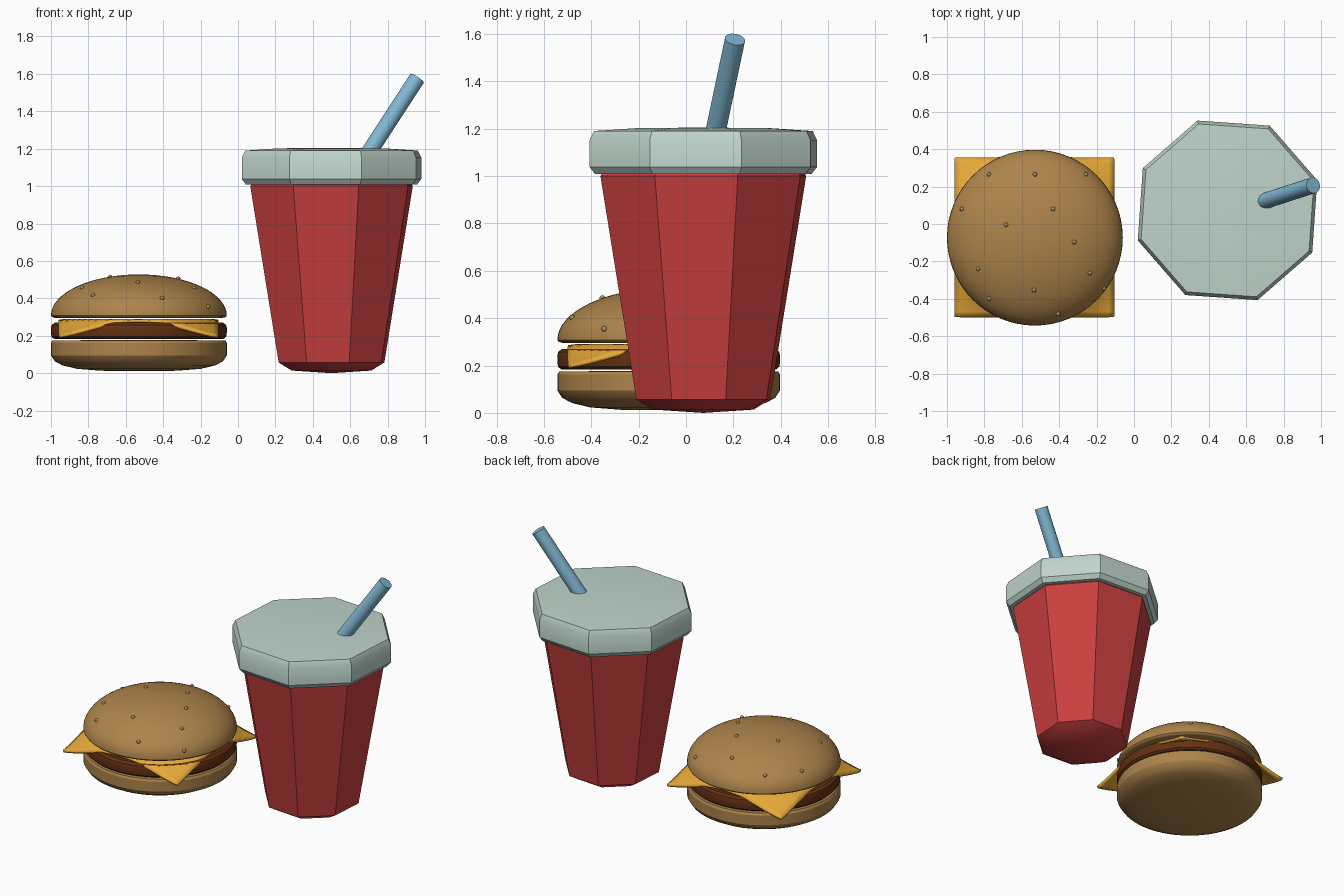
import bpy, bmesh, math
from mathutils import Vector

if "Cube" in bpy.data.objects:
    bpy.data.objects.remove(bpy.data.objects["Cube"])


def material(name, rgb):
    m = bpy.data.materials.new(name)
    m.diffuse_color = (*rgb, 1)
    m.use_nodes = True
    m.node_tree.nodes["Principled BSDF"].inputs["Base Color"].default_value = m.diffuse_color
    return m


BUN = material("bun", (0.42, 0.23, 0.07))
PATTY = material("patty", (0.13, 0.03, 0.006))
CHEESE = material("cheese", (0.80, 0.40, 0.04))
SEED = material("seed", (0.38, 0.27, 0.10))
RED = material("red", (0.60, 0.05, 0.05))
LID = material("lid", (0.52, 0.66, 0.60))
STRAW = material("straw", (0.22, 0.48, 0.65))


def finish(bm, name, mat, loc=(0, 0, 0), angle=30):
    bmesh.ops.recalc_face_normals(bm, faces=bm.faces)
    me = bpy.data.meshes.new(name)
    bm.to_mesh(me)
    bm.free()
    me.materials.append(mat)
    ob = bpy.data.objects.new(name, me)
    ob.location = loc
    bpy.context.collection.objects.link(ob)
    bpy.ops.object.select_all(action='DESELECT')
    ob.select_set(True)
    bpy.context.view_layer.objects.active = ob
    bpy.ops.object.shade_smooth_by_angle(angle=math.radians(angle))
    return ob


def lathe(name, mat, profile, loc, sides, turn=0.0, angle=30):
    """Revolve (radius, z) points; radius 0 makes a closing pole."""
    bm = bmesh.new()
    rings = []
    for r, z in profile:
        if r == 0:
            rings.append([bm.verts.new((0, 0, z))] * sides)
        else:
            rings.append([bm.verts.new((r * math.cos(turn + math.tau * i / sides),
                                        r * math.sin(turn + math.tau * i / sides), z))
                          for i in range(sides)])
    for a, b in zip(rings, rings[1:]):
        for i in range(sides):
            j = (i + 1) % sides
            bm.faces.new(list(dict.fromkeys((a[i], a[j], b[j], b[i]))))
    return finish(bm, name, mat, loc, angle)


# Burger
B = (-0.53, -0.073, 0)
R = 0.47
lathe("bottom_bun", BUN, [(0, .011), (.2, .013), (.33, .023), (.41, .042), (.45, .064),
                          (R, .095), (R, .162), (.462, .175), (0, .178)], B, 64)
lathe("patty", PATTY, [(0, .182), (.455, .184), (.467, .195), (R, .215), (R, .243),
                       (.466, .258), (.45, .27), (0, .273)], B, 64)

DOME_Z, DOME_H = .308, .22
dome = [(R * math.cos(t), DOME_Z + DOME_H * math.sin(t))
        for t in (math.pi / 2 * i / 16 for i in range(16))]
lathe("top_bun", BUN, [(0, .296), (.45, .296), (.464, .3)] + dome + [(0, DOME_Z + DOME_H)],
      B, 64, angle=40)

# Cheese slice: a square sheet whose corners droop
bm = bmesh.new()
bmesh.ops.create_grid(bm, x_segments=28, y_segments=28, size=0.425)
for v in bm.verts:
    t = min(max((v.co.xy.length - .42) / .18, 0), 1)
    v.co.z = .282 - .085 * t * (1.6 - .6 * t)
cheese = finish(bm, "cheese_slice", CHEESE, (-0.532, -0.072, 0))
solid = cheese.modifiers.new("thickness", 'SOLIDIFY')
solid.thickness = .016
solid.offset = 0

# Sesame seeds resting on the dome
seeds = [(-.775, .265), (-.53, .265), (-.257, .265), (-.92, .08), (-.433, .08),
         (-.684, -.005), (-.32, -.097), (-.834, -.24), (-.235, -.262),
         (-.535, -.353), (-.775, -.4), (-.406, -.48), (-.16, -.345)]
bm = bmesh.new()
for x, y in seeds:
    d = min(math.hypot(x - B[0], y - B[1]) / R, .985)
    p = Vector((x, y, DOME_Z + DOME_H * math.sqrt(1 - d * d)))
    new = bmesh.ops.create_uvsphere(bm, u_segments=12, v_segments=8, radius=.012)["verts"]
    bmesh.ops.translate(bm, verts=new, vec=p)
finish(bm, "sesame_seeds", SEED, angle=60)

# Eight-sided cup and lid
C = (0.5, 0.073, 0)
TURN = math.radians(18.5)
lathe("cup", RED, [(0, 0), (.225, .014), (.298, .057), (.458, 1.0), (.44, 1.03), (0, 1.04)],
      C, 8, TURN)
lathe("cup_lid", LID, [(0, 1.003), (.482, 1.008), (.506, 1.038), (.506, 1.152), (.487, 1.19),
                       (.3, 1.202), (0, 1.205)], C, 8, TURN)

# Slanted straw
top, low = Vector((.958, .207, 1.577)), Vector((.69, .12, 1.165))
bm = bmesh.new()
bmesh.ops.create_cone(bm, cap_ends=True, segments=24, radius1=.043, radius2=.043,
                      depth=(top - low).length)
straw = finish(bm, "straw", STRAW, (top + low) / 2)
straw.rotation_euler = (top - low).to_track_quat('Z', 'Y').to_euler()
